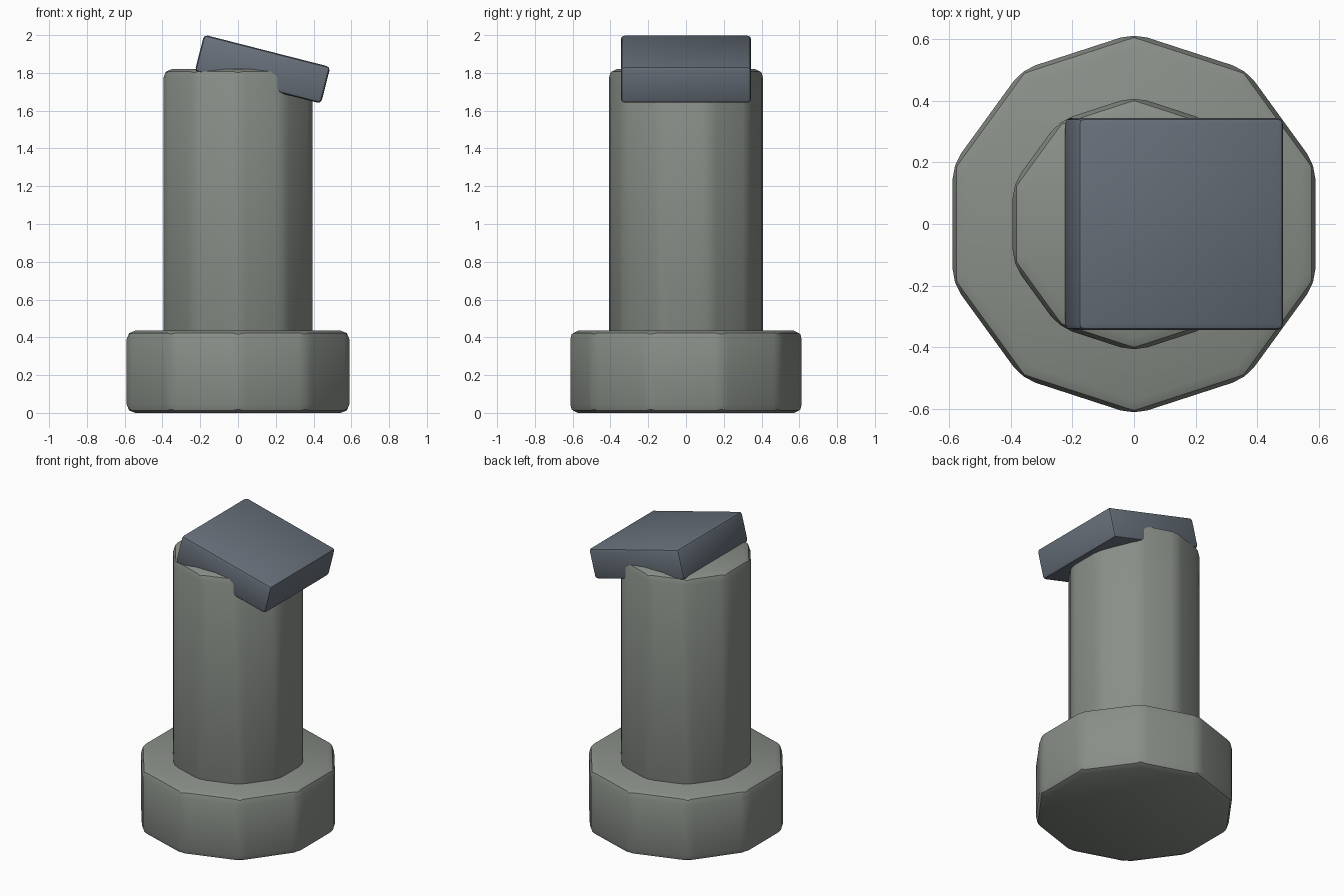
import bpy

if "Cube" in bpy.data.objects:
    bpy.data.objects.remove(bpy.data.objects["Cube"])


def material(name, rgb):
    mat = bpy.data.materials.new(name)
    mat.diffuse_color = (*rgb, 1)
    mat.use_nodes = True
    mat.node_tree.nodes["Principled BSDF"].inputs["Base Color"].default_value = mat.diffuse_color
    return mat


def finish(name, width, mat):
    # Name the part, round its edges and smooth only the shallow angles
    obj = bpy.context.object
    obj.name = name
    bpy.ops.object.transform_apply(location=False, rotation=False, scale=True)
    mod = obj.modifiers.new("rounded_edges", "BEVEL")
    mod.width = width
    mod.segments = 2
    mod.limit_method = "ANGLE"
    bpy.ops.object.modifier_apply(modifier=mod.name)
    bpy.ops.object.shade_smooth_by_angle()
    obj.data.materials.append(mat)
    return obj


def decagon_column(name, radius, z0, z1, mat):
    bpy.ops.mesh.primitive_cylinder_add(
        vertices=10, radius=radius, depth=z1 - z0, location=(0, 0, (z0 + z1) / 2))
    return finish(name, 0.045, mat)


stone = material("stone", (0.25, 0.275, 0.245))
slate = material("slate", (0.14, 0.165, 0.2))

# Ten-sided base and shaft
decagon_column("base", 0.62, 0, 0.435, stone)
decagon_column("shaft", 0.415, 0.38, 1.82, stone)

# Tilted slab sunk into the top of the shaft
bpy.ops.mesh.primitive_cube_add(size=1, location=(0.13, 0, 1.82), rotation=(0, 0.25, 0))
bpy.context.object.scale = (0.69, 0.69, 0.2)
finish("tilted_slab", 0.02, slate)
